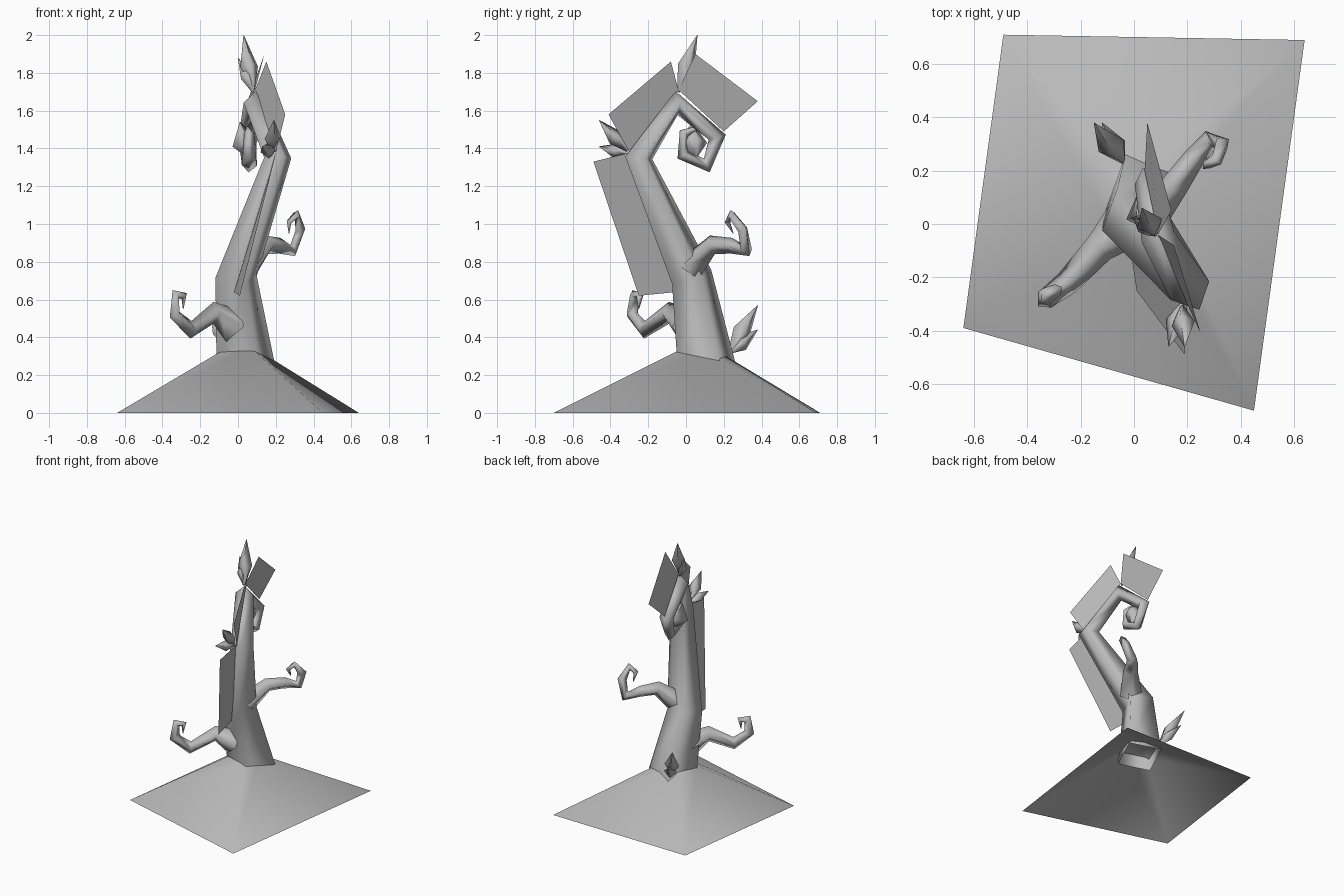
import bpy, math
from mathutils import Vector

cube = bpy.data.objects.get("Cube")
if cube:
    bpy.data.objects.remove(cube)

grey = bpy.data.materials.new("plain_grey")
grey.use_nodes = True
grey.diffuse_color = (0.5, 0.5, 0.5, 1)
grey.node_tree.nodes["Principled BSDF"].inputs["Base Color"].default_value = (0.5, 0.5, 0.5, 1)


def add_mesh(name, verts, faces, smooth=True):
    mesh = bpy.data.meshes.new(name)
    mesh.from_pydata(verts, [], faces)
    mesh.materials.append(grey)
    for poly in mesh.polygons:
        poly.use_smooth = smooth
    obj = bpy.data.objects.new(name, mesh)
    bpy.context.collection.objects.link(obj)
    return obj


def add_tube(name, path, angle=45, sides=4):
    """Sweep a tapering ring along (x, y, z, radius) points."""
    pts = [Vector(p[:3]) for p in path]
    dirs = [(b - a).normalized() for a, b in zip(pts, pts[1:])]
    ref = Vector((math.cos(math.radians(angle)), math.sin(math.radians(angle)), 0))
    verts, faces = [], []
    for i, p in enumerate(pts):
        tangent = (dirs[max(i - 1, 0)] + dirs[min(i, len(dirs) - 1)]).normalized()
        ref = (ref - tangent * ref.dot(tangent)).normalized()
        side = tangent.cross(ref)
        for k in range(sides):
            a = math.tau * k / sides
            verts.append(p + path[i][3] * (ref * math.cos(a) + side * math.sin(a)))
        if i:
            lo, hi = (i - 1) * sides, i * sides
            for k in range(sides):
                n = (k + 1) % sides
                faces.append((lo + k, lo + n, hi + n, hi + k))
    return add_mesh(name, verts, faces)


def add_leaf(name, base, tip, width):
    """Pointed bud, widest below the middle."""
    b, t = Vector(base), Vector(tip)
    m = b.lerp(t, 0.42)
    add_tube(name, [(*b, 0.008), (*m, width), (*t, 0.001)], angle=20)


# Sloping mound, open underneath
corners = [(-0.64, -0.39, 0), (0.45, -0.70, 0), (0.64, 0.69, 0), (-0.49, 0.71, 0)]
crown = [(-0.10, 0.02, 0.32), (0.07, -0.01, 0.345), (0.10, 0.10, 0.335), (-0.02, 0.13, 0.35)]
add_mesh("ground_mound", corners + crown,
         [(i, (i + 1) % 4, 4 + (i + 1) % 4, 4 + i) for i in range(4)] + [(4, 5, 6, 7)])

# Trunk bending forward, then curling back into a hook
add_tube("trunk", [
    (0.04, 0.11, 0.24, 0.17), (-0.01, 0.03, 0.72, 0.122), (0.21, -0.25, 1.35, 0.08),
    (0.09, -0.05, 1.64, 0.064), (0.05, 0.165, 1.46, 0.05), (0.06, 0.11, 1.31, 0.04),
    (0.06, -0.015, 1.365, 0.035), (0.06, -0.01, 1.48, 0.028), (0.05, 0.07, 1.51, 0.01)],
    angle=25)

# Curled branches
add_tube("right_branch", [
    (-0.03, 0.0, 0.46, 0.095), (-0.13, -0.09, 0.53, 0.058), (-0.25, -0.22, 0.44, 0.047),
    (-0.335, -0.285, 0.52, 0.038), (-0.33, -0.27, 0.625, 0.032),
    (-0.285, -0.245, 0.62, 0.022), (-0.29, -0.25, 0.55, 0.002)], angle=130)
add_tube("left_branch", [
    (0.05, 0.03, 0.77, 0.08), (0.15, 0.14, 0.89, 0.052), (0.22, 0.24, 0.885, 0.042),
    (0.29, 0.32, 0.86, 0.036), (0.33, 0.30, 0.97, 0.032),
    (0.31, 0.24, 1.05, 0.025), (0.27, 0.22, 1.01, 0.018), (0.27, 0.25, 0.95, 0.002)], angle=140)

# Leaf buds on the bends, the base and inside the hook
add_leaf("top_leaf", (0.08, -0.04, 1.71), (0.03, 0.06, 2.0), 0.05)
add_leaf("top_small_leaf", (0.08, -0.04, 1.70), (0.0, 0.02, 1.88), 0.035)
add_leaf("front_leaf", (0.18, -0.31, 1.39), (0.19, -0.46, 1.55), 0.045)
add_leaf("front_small_leaf", (0.18, -0.30, 1.37), (0.13, -0.46, 1.41), 0.042)
add_leaf("base_leaf", (-0.04, 0.23, 0.32), (-0.15, 0.38, 0.57), 0.052)
add_leaf("base_small_leaf", (-0.04, 0.23, 0.32), (-0.12, 0.38, 0.44), 0.045)
add_leaf("hook_bud", (0.06, 0.05, 1.35), (0.01, 0.03, 1.54), 0.075)

# Flat foliage sheets standing along the trunk
sheets = {
    "lower_sheet": [(-0.02, -0.05, 0.64), (0.01, -0.25, 0.62), (0.19, -0.49, 1.33), (0.20, -0.29, 1.38)],
    "front_sheet": [(0.20, -0.30, 1.38), (0.25, -0.41, 1.58), (0.15, -0.08, 1.86), (0.09, -0.04, 1.71)],
    "back_sheet": [(0.09, -0.04, 1.71), (0.14, 0.05, 1.90), (0.05, 0.38, 1.65), (0.04, 0.20, 1.49)],
}
for name, quad in sheets.items():
    add_mesh(name, quad, [(0, 1, 2, 3)], smooth=False)
